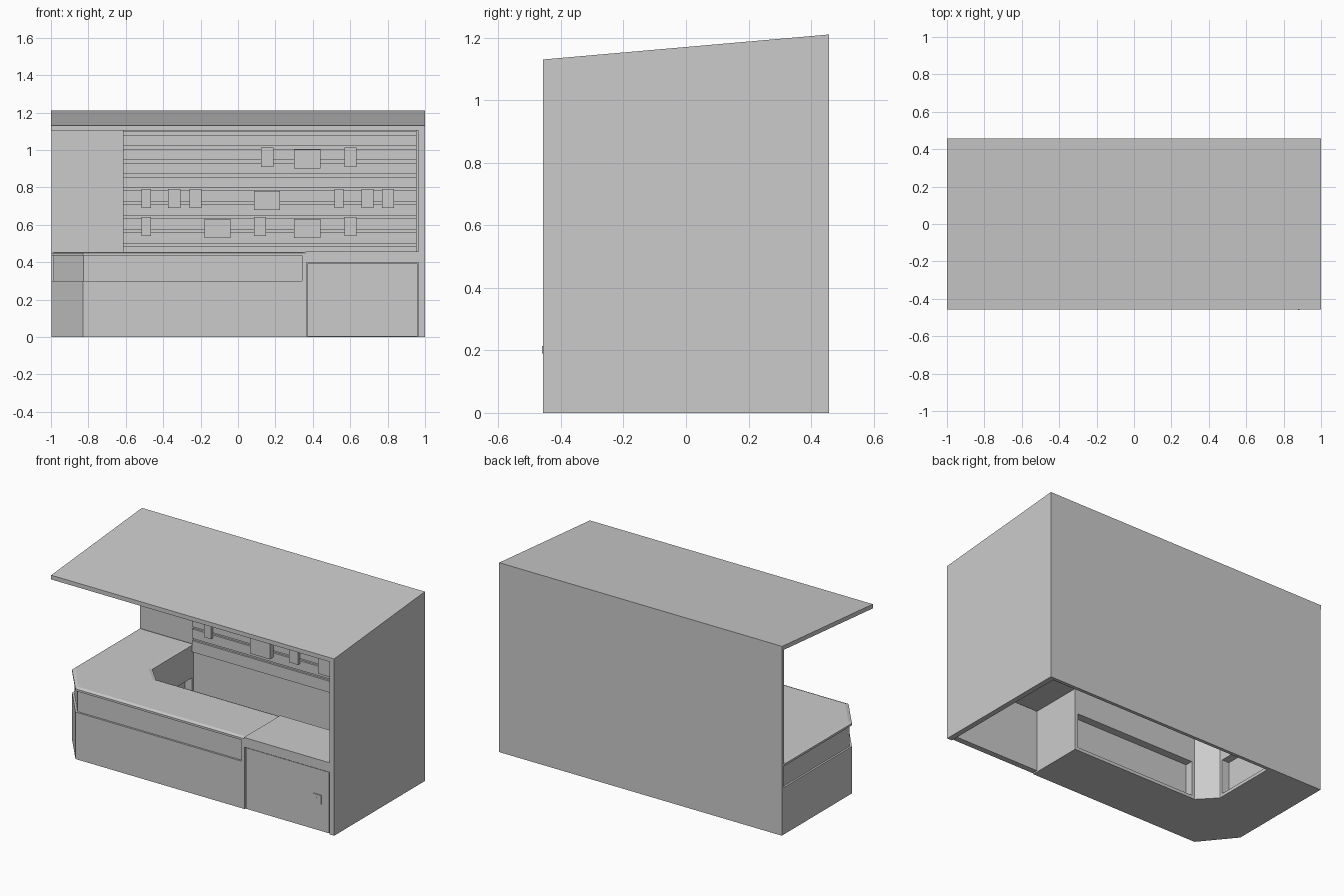
import bpy, bmesh
from mathutils import Vector

if "Cube" in bpy.data.objects:
    bpy.data.objects.remove(bpy.data.objects["Cube"])


def finish(name, bm):
    bmesh.ops.recalc_face_normals(bm, faces=bm.faces[:])
    me = bpy.data.meshes.new(name)
    bm.to_mesh(me)
    bm.free()
    ob = bpy.data.objects.new(name, me)
    bpy.context.collection.objects.link(ob)
    return ob


def extrude(name, pts, vec, rim=None):
    """Extrude a closed polygon along vec; rim=(width, rise) adds a sloped edge."""
    bm = bmesh.new()
    face = bm.faces.new([bm.verts.new(p) for p in pts])
    res = bmesh.ops.extrude_face_region(bm, geom=[face])
    vs = [g for g in res["geom"] if isinstance(g, bmesh.types.BMVert)]
    top = [g for g in res["geom"] if isinstance(g, bmesh.types.BMFace)]
    bmesh.ops.translate(bm, verts=vs, vec=Vector(vec))
    bmesh.ops.recalc_face_normals(bm, faces=bm.faces[:])
    if rim:
        bmesh.ops.inset_region(bm, faces=top, thickness=rim[0], use_even_offset=True)
        bmesh.ops.translate(bm, verts=top[0].verts[:], vec=(0, 0, rim[1]))
    return finish(name, bm)


def box(name, x0, x1, y0, y1, z0, z1):
    return extrude(name, [(x0, y0, z0), (x1, y0, z0), (x1, y1, z0), (x0, y1, z0)],
                   (0, 0, z1 - z0))


def side_profile(name, x0, x1, yz):
    return extrude(name, [(x0, y, z) for y, z in yz], (x1 - x0, 0, 0))


def counter(name, z0, z1, d=0.0, x_end=0.365, rim=None):
    """L-shaped counter layer; d pulls the outer faces inward."""
    f, l = -0.455 + d, -0.998 + d
    pts = [(x_end, f), (-0.83 + 0.4 * d, f), (l, -0.25 + 0.5 * d), (l, 0.44),
           (-0.62, 0.44), (-0.62, 0.02), (-0.52, -0.085), (x_end, -0.085)]
    return extrude(name, [(x, y, z0) for x, y in pts], (0, 0, z1 - z0), rim)


# Shell: back wall, right wall and sloping roof
side_profile("back_wall", -0.998, 1, [(0.437, 0), (0.458, 0), (0.458, 1.19), (0.437, 1.188)])
side_profile("right_wall", 0.966, 1,
             [(-0.458, 0), (0.458, 0), (0.458, 1.19), (-0.458, 1.11)])
side_profile("roof", -1, 1,
             [(-0.458, 1.103), (0.458, 1.183), (0.458, 1.21), (-0.458, 1.13)])

# Counter body with recessed storage bays on the inner side
base = counter("counter_base", 0, 0.30)
for nm, dims in (("front_bay_cutter", (-0.50, 0.345, -0.135, 0.0, 0.02, 0.24)),
                 ("left_bay_cutter", (-0.67, -0.5, 0.04, 0.42, 0.02, 0.24))):
    cut = box(nm, *dims)
    cut.hide_render = True
    cut.hide_viewport = True
    mod = base.modifiers.new(nm, "BOOLEAN")
    mod.operation = "DIFFERENCE"
    mod.solver = "EXACT"
    mod.object = cut
counter("counter_fascia", 0.30, 0.435, d=0.012)
box("fascia_end_post", 0.342, 0.365, -0.455, -0.1, 0.30, 0.435)
counter("worktop", 0.435, 0.448, rim=(0.02, 0.007))

# Entry door with lift-up flap and lock
box("counter_flap", 0.362, 0.966, -0.458, -0.09, 0.397, 0.458)
box("entry_door", 0.372, 0.96, -0.452, -0.415, 0.003, 0.392)
box("lock_plate", 0.853, 0.906, -0.458, -0.452, 0.172, 0.232)
box("lock_keyhole", 0.876, 0.884, -0.460, -0.458, 0.19, 0.214)

# Slatted display panel on the back wall
box("slat_backer", -0.615, 0.955, 0.425, 0.437, 0.41, 1.168)
grooves = [0.49 + 0.0747 * k for k in range(9)]
edges = [0.41] + [g + s for g in grooves for s in (-0.007, 0.007)] + [1.168]
for i in range(0, len(edges), 2):
    box(f"slat_board_{i // 2}", -0.615, 0.955, 0.413, 0.425, edges[i], edges[i + 1])

# Display boxes hung on the slats: (z0, z1), then left edge and width
rows = [
    ((0.91, 1.012), [(0.122, 0.068), (0.30, 0.14), (0.57, 0.064)]),
    ((0.69, 0.79), [(-0.515, 0.05), (-0.375, 0.068), (-0.26, 0.065), (0.085, 0.14),
                    (0.515, 0.05), (0.66, 0.065), (0.77, 0.065)]),
    ((0.54, 0.642), [(-0.515, 0.05), (-0.18, 0.14), (0.085, 0.065), (0.30, 0.14),
                     (0.57, 0.064)]),
]
for r, ((z0, z1), items) in enumerate(rows):
    for i, (x, w) in enumerate(items):
        depth = 0.035 if w > 0.1 else 0.022
        drop = 0.01 if w > 0.1 else 0.0
        box(f"display_box_{r}_{i}", x, x + w, 0.413 - depth, 0.414, z0 - drop, z1 - drop)

# Flat poster on the bare part of the back wall
box("poster", -0.94, -0.69, 0.433, 0.438, 0.52, 1.01)
